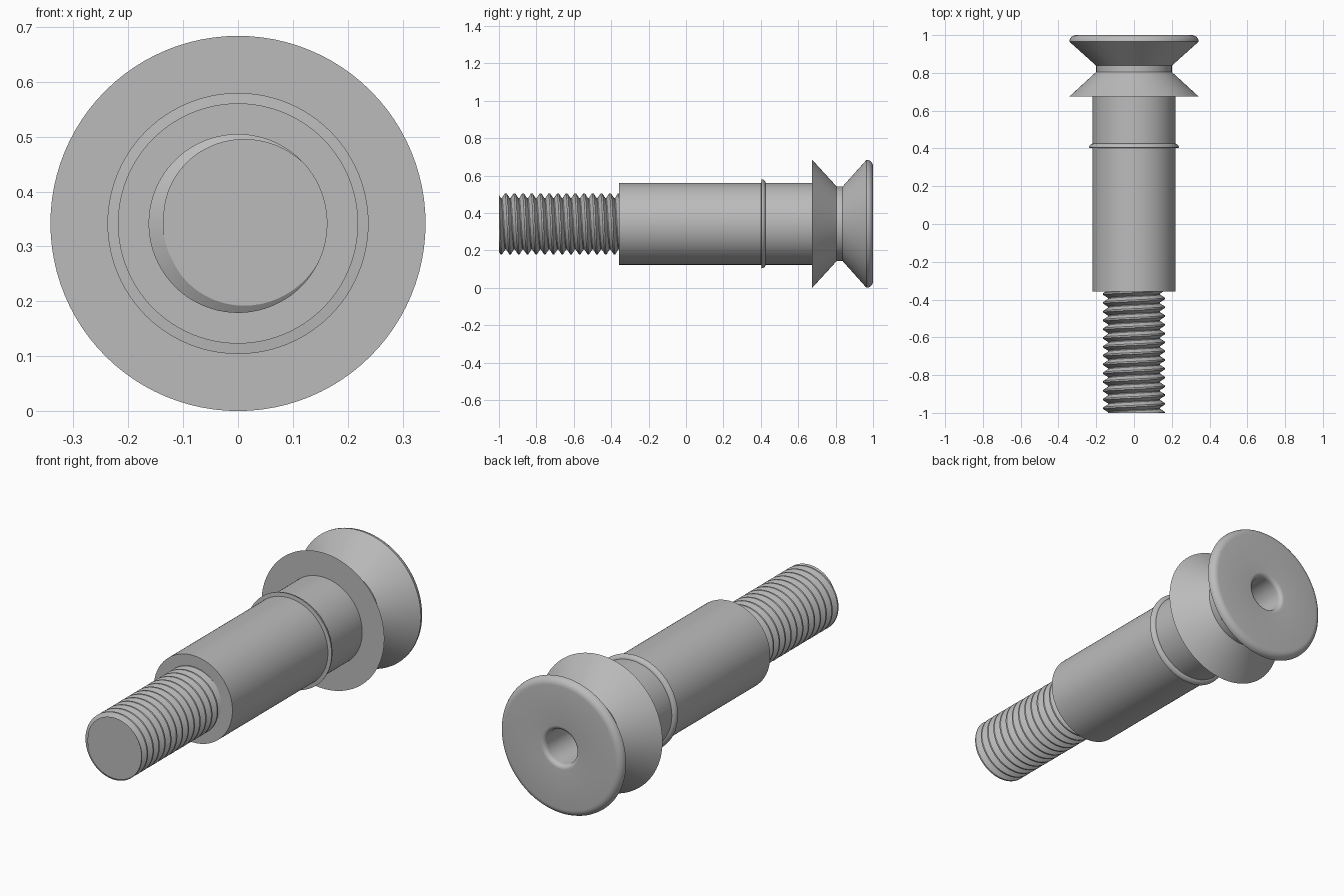
import bpy, bmesh
from math import sin, cos, pi, radians
from mathutils import Vector, Matrix

cube = bpy.data.objects.get("Cube")
if cube:
    bpy.data.objects.remove(cube, do_unlink=True)

AXIS_Z = 0.342
SEGMENTS = 96

steel = bpy.data.materials.new("plain grey metal")
steel.use_nodes = True
GREY = (0.5, 0.5, 0.5, 1)
steel.diffuse_color = GREY
steel.node_tree.nodes["Principled BSDF"].inputs["Base Color"].default_value = GREY


def finish(name, bm):
    bmesh.ops.recalc_face_normals(bm, faces=bm.faces)
    mesh = bpy.data.meshes.new(name)
    bm.to_mesh(mesh)
    bm.free()
    mesh.materials.append(steel)
    obj = bpy.data.objects.new(name, mesh)
    obj.location.z = AXIS_Z
    bpy.context.collection.objects.link(obj)
    bpy.ops.object.select_all(action="DESELECT")
    obj.select_set(True)
    bpy.context.view_layer.objects.active = obj
    bpy.ops.object.shade_smooth_by_angle(angle=radians(30))
    return obj


def lathe(name, profile, closed=False):
    """Turn (radius, y) points around the y axis."""
    bm = bmesh.new()
    verts = [bm.verts.new((r, y, 0)) for r, y in profile]
    edges = [bm.edges.new(pair) for pair in zip(verts, verts[1:])]
    if closed:
        edges.append(bm.edges.new((verts[-1], verts[0])))
    bmesh.ops.spin(bm, geom=verts + edges, cent=(0, 0, 0), axis=(0, 1, 0),
                   angle=2 * pi, steps=SEGMENTS, use_merge=False)
    bmesh.ops.remove_doubles(bm, verts=bm.verts, dist=1e-5)
    return finish(name, bm)


def arc(r, y, radius, start, end, steps=6):
    angles = [radians(start + (end - start) * i / steps) for i in range(steps + 1)]
    return [(r + radius * cos(a), y + radius * sin(a)) for a in angles]


def thread(name, start, end, root, crest, pitch, phase):
    """Right-handed helical ridge, trimmed flat at both ends."""
    bm = bmesh.new()
    section = [(root, -0.5), (root, -0.45), (crest, -0.09),
               (crest, 0.09), (root, 0.45), (root, 0.5)]
    turns = int((end - start) / pitch) + 4
    previous = None
    for i in range(turns * SEGMENTS + 1):
        t = i / SEGMENTS - 2
        a = 2 * pi * t + phase
        row = [bm.verts.new((r * sin(a), start + pitch * (t + s), r * cos(a)))
               for r, s in section]
        if previous:
            for k in range(len(section) - 1):
                bm.faces.new((previous[k], previous[k + 1], row[k + 1], row[k]))
        previous = row
    bmesh.ops.remove_doubles(bm, verts=bm.verts, dist=1e-5)
    for y, direction in ((start, -1), (end, 1)):
        cut = bmesh.ops.bisect_plane(
            bm, geom=bm.verts[:] + bm.edges[:] + bm.faces[:], dist=1e-6,
            plane_co=(0, y, 0), plane_no=(0, direction, 0), clear_outer=True)
        rim = [e for e in cut["geom_cut"] if isinstance(e, bmesh.types.BMEdge)]
        bmesh.ops.edgeloop_fill(bm, edges=[e for e in rim if e.is_boundary])
    return finish(name, bm)


# Threaded end
thread("threaded_end", -1.0, -0.35, 0.137, 0.163, 0.0465, radians(80))

# Plain shaft, running a little way into the head
lathe("shaft", [(0, -0.357), (0.219, -0.357), (0.219, 0.7), (0, 0.7)])

# Narrow collar, flat in front and rounded behind
lathe("collar", [(0.2, 0.4)] + arc(0.216, 0.404, 0.022, 0, 90) + [(0.2, 0.426)],
      closed=True)

# Grooved head with a rounded rim and a blind hole
lathe("head",
      [(0, 0.675), (0.342, 0.675), (0.2, 0.805), (0.2, 0.838)]
      + arc(0.307, 0.965, 0.035, 0, 90)
      + arc(0.108, 0.978, 0.022, 90, 180)
      + [(0.086, 0.72), (0, 0.72)])
